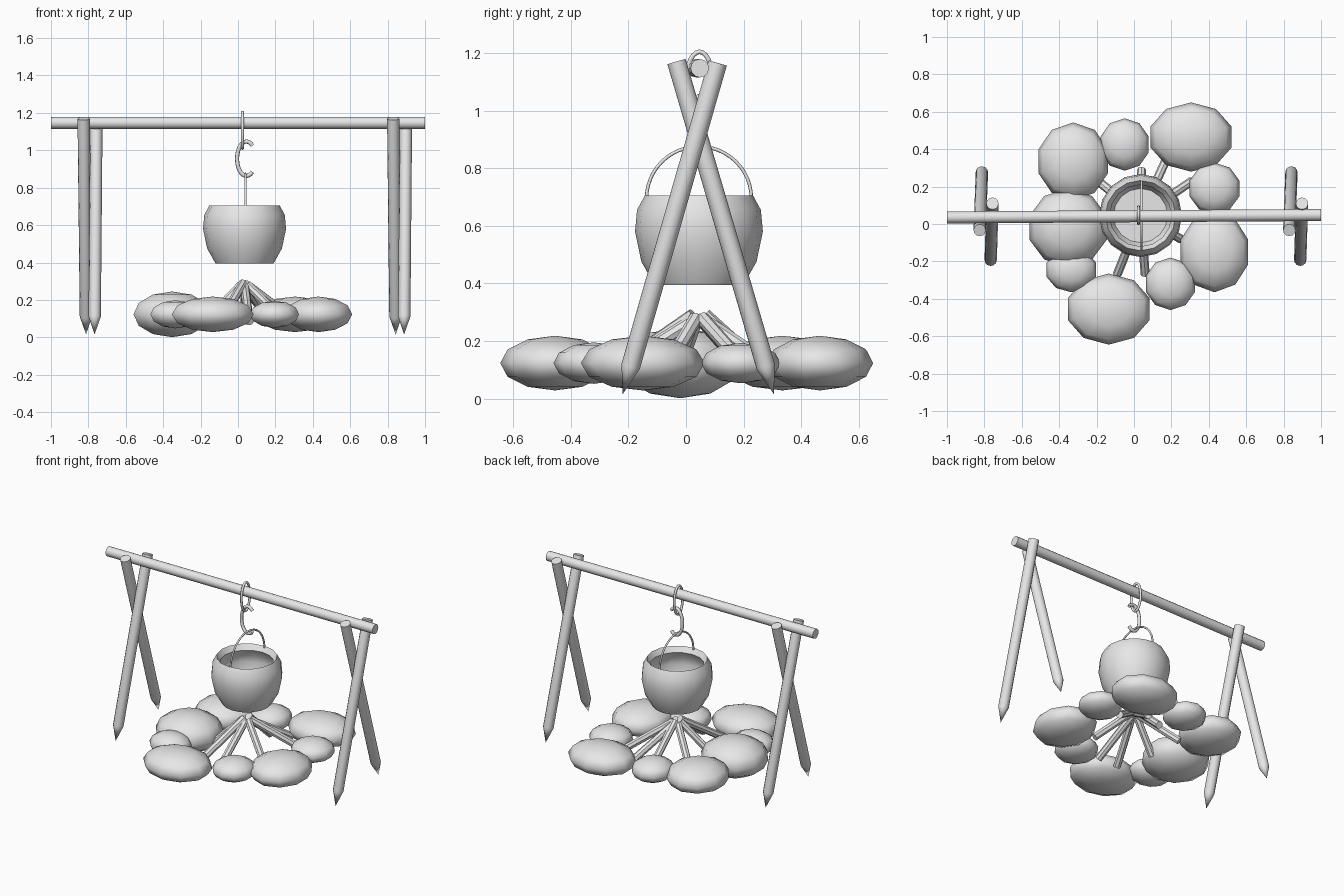
import bpy
import bmesh
from math import cos, sin, pi, radians
from mathutils import Vector, Matrix

if "Cube" in bpy.data.objects:
    bpy.data.objects.remove(bpy.data.objects["Cube"], do_unlink=True)

GREY = (0.8, 0.8, 0.8, 1)
grey = bpy.data.materials.new("plain_grey")
grey.use_nodes = True
grey.diffuse_color = GREY
grey.node_tree.nodes["Principled BSDF"].inputs["Base Color"].default_value = GREY


def finish(name, bm, angle):
    """Turn a bmesh into a smooth shaded object with sharp creases."""
    bmesh.ops.recalc_face_normals(bm, faces=bm.faces)
    mesh = bpy.data.meshes.new(name)
    bm.to_mesh(mesh)
    bm.free()
    mesh.materials.append(grey)
    for poly in mesh.polygons:
        poly.use_smooth = True
    mesh.set_sharp_from_angle(angle=radians(angle))
    obj = bpy.data.objects.new(name, mesh)
    bpy.context.collection.objects.link(obj)
    return obj


def lathe(name, profile, sides, start, axis, angle=40):
    """Revolve (radius, distance) points around an axis from start."""
    place = Matrix.Translation(start) @ Vector(axis).to_track_quat("Z", "Y").to_matrix().to_4x4()
    bm = bmesh.new()
    rings = []
    for radius, height in profile:
        rings.append([bm.verts.new(place @ Vector((radius * cos(2 * pi * i / sides),
                                                   radius * sin(2 * pi * i / sides), height)))
                      for i in range(sides)])
    for low, high in zip(rings, rings[1:]):
        for i in range(sides):
            j = (i + 1) % sides
            bm.faces.new((low[i], low[j], high[j], high[i]))
    bmesh.ops.remove_doubles(bm, verts=bm.verts, dist=0.0001)
    return finish(name, bm, angle)


def rod(name, start, end, radius, sides, tip=0.0):
    """Round rod between two points, with an optional pointed start."""
    axis = Vector(end) - Vector(start)
    profile = [(0, 0), (radius, tip), (radius, axis.length), (0, axis.length)]
    return lathe(name, profile, sides, start, axis)


def wire(name, points, radius, closed=False):
    """Round wire along a path."""
    curve = bpy.data.curves.new(name, "CURVE")
    curve.dimensions = "3D"
    curve.bevel_depth = radius
    curve.bevel_resolution = 2
    curve.use_fill_caps = True
    spline = curve.splines.new("POLY")
    spline.points.add(len(points) - 1)
    for point, co in zip(spline.points, points):
        point.co = (*co, 1)
    spline.use_cyclic_u = closed
    curve.materials.append(grey)
    obj = bpy.data.objects.new(name, curve)
    bpy.context.collection.objects.link(obj)
    bpy.ops.object.select_all(action="DESELECT")
    obj.select_set(True)
    bpy.context.view_layer.objects.active = obj
    bpy.ops.object.convert(target="MESH")


# Crossbar resting on two pairs of crossed, pointed posts
rod("crossbar", (-1, 0.035, 1.147), (1, 0.048, 1.147), 0.032, 12)
for side, shift in (("right", 0), ("left", 1.655)):
    rod(side + "_back_post", (-0.812 + shift, 0.305, 0.015),
        (-0.825 + shift, -0.033, 1.17), 0.033, 12, 0.1)
    rod(side + "_front_post", (-0.767 + shift, -0.22, 0.015),
        (-0.757 + shift, 0.11, 1.165), 0.033, 12, 0.1)

# Hollow cooking pot with an inward sloping rim
pot_profile = [(0, 0.395), (0.155, 0.395), (0.2, 0.475), (0.222, 0.58), (0.215, 0.655),
               (0.188, 0.705), (0.165, 0.67), (0.195, 0.62), (0.203, 0.575),
               (0.182, 0.485), (0.145, 0.415), (0, 0.415)]
lathe("pot", pot_profile, 16, (0.035, 0.045, 0), (0, 0, 1), 50)

# Pot handle, ring over the bar, and open hook between them
arc = [pi * i / 24 for i in range(25)]
wire("pot_handle", [(0.04, 0.045 + 0.182 * cos(a), 0.695 + 0.18 * sin(a)) for a in arc], 0.006)
wire("hanging_ring", [(0.024, 0.047 + 0.045 * cos(2 * a), 1.107 + 0.097 * sin(2 * a))
                      for a in arc[:-1]], 0.008, True)
bend = [radians(50 + 260 * i / 20) for i in range(21)]
wire("pot_hook", [(0.045 + 0.05 * cos(a), 0.045, 0.955 + 0.092 * sin(a)) for a in bend], 0.011)

# Leaning firewood: outer foot of each stick, crossing above the middle
feet = [(0.17, 0.34), (0.31, 0.23), (0.04, 0.29), (-0.18, 0.22), (-0.17, -0.03),
        (-0.09, -0.27), (0.06, -0.27), (0.25, -0.08)]
for n, (x, y) in enumerate(feet):
    foot = Vector((x, y, 0.085))
    middle = Vector((0.035, 0.045, 0.27 + 0.01 * (n % 3)))
    out = (foot - middle) * Vector((1, 1, 0))
    rod(f"firewood_{n + 1}", foot, middle + out.normalized() * 0.02, 0.024, 8)

# Ring of flattened stones: x, y, half width, half depth, half height
stones = [(0.305, 0.465, 0.227, 0.185, 0.095), (-0.05, 0.425, 0.135, 0.14, 0.075),
          (-0.325, 0.335, 0.195, 0.208, 0.095), (-0.352, -0.02, 0.217, 0.21, 0.122),
          (-0.335, -0.245, 0.14, 0.12, 0.075), (-0.135, -0.455, 0.23, 0.19, 0.095),
          (0.195, -0.32, 0.138, 0.14, 0.072), (0.43, -0.15, 0.19, 0.215, 0.095),
          (0.43, 0.19, 0.14, 0.138, 0.07)]
for n, (x, y, wide, deep, tall) in enumerate(stones):
    bm = bmesh.new()
    bmesh.ops.create_uvsphere(bm, u_segments=10, v_segments=6, radius=1)
    bmesh.ops.transform(bm, verts=bm.verts, matrix=Matrix.Translation((x, y, 0.123))
                        @ Matrix.Diagonal((wide, deep, tall, 1)))
    finish(f"stone_{n + 1}", bm, 80)
